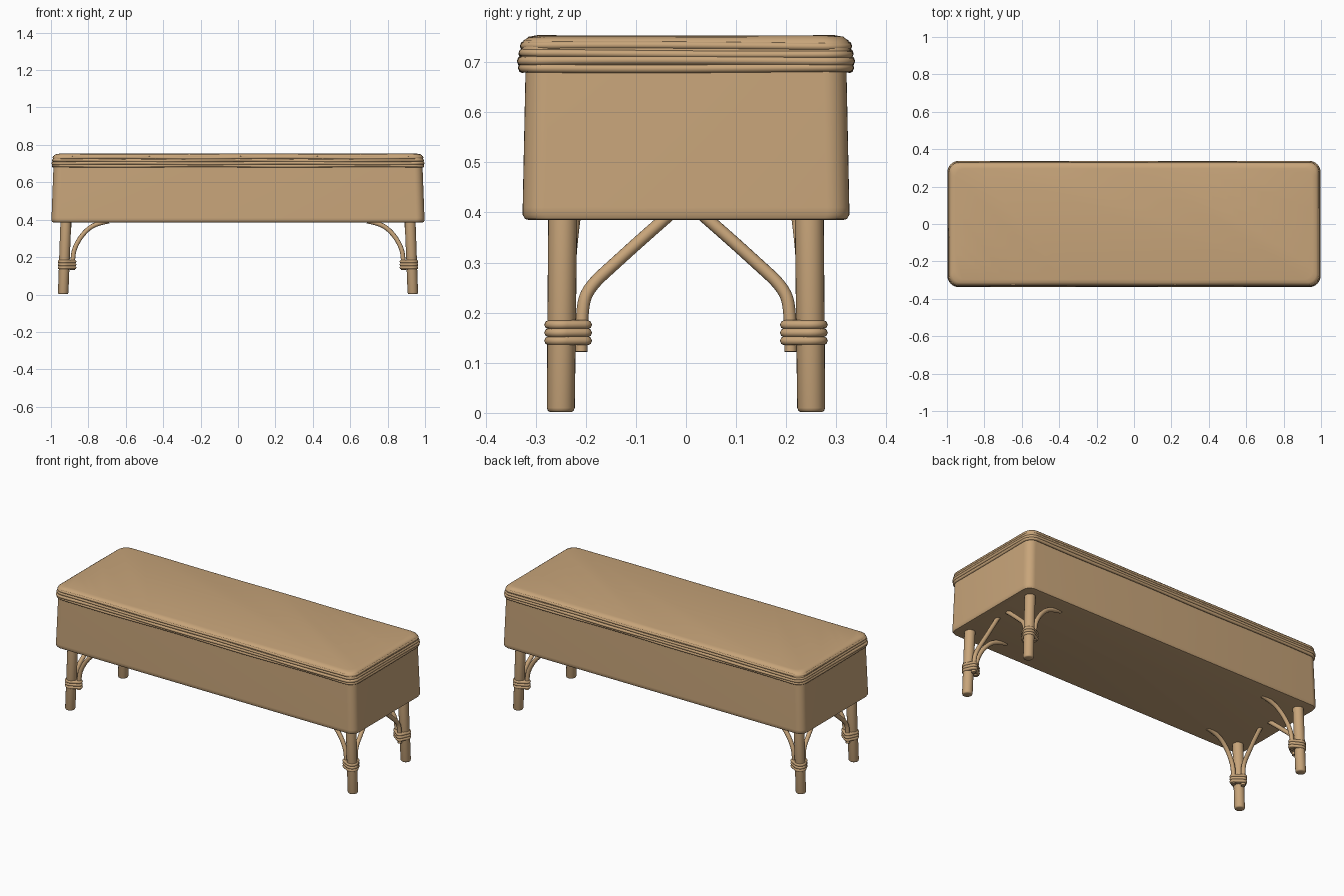
import bpy, bmesh, math, random
from mathutils import Vector, geometry

if "Cube" in bpy.data.objects:
    bpy.data.objects.remove(bpy.data.objects["Cube"])

random.seed(4)
rattan = bpy.data.materials.new("tan rattan")
rattan.diffuse_color = (0.578, 0.376, 0.195, 1)
rattan.use_nodes = True
rattan.node_tree.nodes["Principled BSDF"].inputs["Base Color"].default_value = rattan.diffuse_color


def finish(ob, angle=40):
    ob.data.materials.append(rattan)
    bpy.ops.object.select_all(action='DESELECT')
    ob.select_set(True)
    bpy.context.view_layer.objects.active = ob
    bpy.ops.object.shade_smooth_by_angle(angle=math.radians(angle))
    return ob


def make(name, bm, angle=40):
    bmesh.ops.recalc_face_normals(bm, faces=bm.faces)
    me = bpy.data.meshes.new(name)
    bm.to_mesh(me)
    bm.free()
    ob = bpy.data.objects.new(name, me)
    bpy.context.collection.objects.link(ob)
    return finish(ob, angle)


def loft(name, rings, angle=40):
    """Skin a stack of closed point rings and cap both ends."""
    bm = bmesh.new()
    loops = [[bm.verts.new(p) for p in ring] for ring in rings]
    n = len(loops[0])
    for a, b in zip(loops, loops[1:]):
        for i in range(n):
            j = (i + 1) % n
            bm.faces.new((a[i], a[j], b[j], b[i]))
    bm.faces.new(loops[0][::-1])
    bm.faces.new(loops[-1])
    return make(name, bm, angle)


def round_rect(hx, hy, z, r=0.045, wave=0.0, side_steps=24):
    pts = []
    for cx, cy, a0 in ((1, 1, 0), (-1, 1, 90), (-1, -1, 180), (1, -1, 270)):
        for k in range(9):
            a = math.radians(a0 + k * 90 / 8)
            pts.append(Vector((cx * (hx - r) + r * math.cos(a), cy * (hy - r) + r * math.sin(a), z)))
    if wave:      # split the long sides so they can undulate
        full = []
        for i, p in enumerate(pts):
            q = pts[(i + 1) % len(pts)]
            steps = side_steps if (q - p).length > 0.2 else 1
            full += [p.lerp(q, s / steps) for s in range(steps)]
        ph = random.uniform(0, 6)
        for p in full:
            p.z += wave * math.sin(7 * p.x + 5 * p.y + ph)
        pts = full
    return pts


def tube(name, pts, radius, cyclic=False, spline='NURBS', radii=None, res=3):
    cu = bpy.data.curves.new(name, 'CURVE')
    cu.dimensions = '3D'
    cu.bevel_depth = radius
    cu.bevel_resolution = res
    cu.use_fill_caps = True
    sp = cu.splines.new(spline)
    sp.points.add(len(pts) - 1)
    for i, p in enumerate(pts):
        sp.points[i].co = (*p, 1)
        sp.points[i].radius = radii[i] if radii else 1
    sp.use_cyclic_u = cyclic
    if spline == 'NURBS':
        sp.order_u = 3
        sp.use_endpoint_u = True
        sp.resolution_u = 6
    ob = bpy.data.objects.new(name, cu)
    bpy.context.collection.objects.link(ob)
    bpy.ops.object.select_all(action='DESELECT')
    ob.select_set(True)
    bpy.context.view_layer.objects.active = ob
    bpy.ops.object.convert(target='MESH')
    return finish(bpy.context.view_layer.objects.active, 50)


# Body box, tapering a little towards the lid
loft("body", [round_rect(hx, hy, z) for hx, hy, z in (
    (0.985, 0.313, 0.385), (0.993, 0.321, 0.387), (0.997, 0.326, 0.395),
    (0.997, 0.326, 0.41), (0.986, 0.320, 0.70))])

# Lid with a soft rounded rim
loft("lid", [round_rect(hx, hy, z, 0.05, 0.0008) for hx, hy, z in (
    (0.975, 0.310, 0.682), (0.986, 0.326, 0.685), (0.990, 0.331, 0.695),
    (0.988, 0.328, 0.715), (0.988, 0.328, 0.732), (0.984, 0.324, 0.743),
    (0.974, 0.314, 0.750), (0.955, 0.297, 0.753))], 60)

# Wrapped strands around the lid rim
for k, (z, out, r) in enumerate(((0.689, 0.0, 0.009), (0.702, 0.002, 0.009),
                                 (0.717, 0.0, 0.008), (0.732, -0.003, 0.008))):
    tube(f"lid_strand_{k + 1}", round_rect(0.986 + out, 0.326 + out, z, 0.05, 0.002),
         r, True, 'POLY', res=2)

# Legs, each with two bent braces and a wrapped binding
for sx, xn in ((-1, "left"), (1, "right")):
    for sy, yn in ((-1, "front"), (1, "back")):
        tag = f"{yn}_{xn}"

        def place(pts):
            return [Vector((sx * x, sy * y, z)) for x, y, z in pts]

        def leg_ring(z, r):
            t = z / 0.4
            cx, cy = 0.935 - 0.015 * t, 0.250 - 0.004 * t
            return place([(cx + r * math.cos(i * math.pi / 12),
                           cy + r * math.sin(i * math.pi / 12), z) for i in range(24)])

        loft(f"{tag}_leg", [leg_ring(z, r) for z, r in (
            (0.002, 0.022), (0.004, 0.0255), (0.010, 0.028), (0.40, 0.029))])

        tube(f"{tag}_long_brace", place([
            (0.885, 0.240, 0.130), (0.884, 0.239, 0.200), (0.872, 0.236, 0.255),
            (0.830, 0.230, 0.325), (0.765, 0.224, 0.380), (0.690, 0.222, 0.392)]), 0.0125)
        tube(f"{tag}_short_brace", place([
            (0.925, 0.209, 0.122), (0.924, 0.209, 0.205), (0.918, 0.195, 0.250),
            (0.910, 0.140, 0.300), (0.904, 0.085, 0.350), (0.900, 0.030, 0.398)]), 0.0125)

        # Binding outline is the hull round the leg and both braces
        pts2 = [(cx + r * math.cos(i * math.pi / 10), cy + r * math.sin(i * math.pi / 10))
                for cx, cy, r in ((0.929, 0.248, 0.026), (0.885, 0.240, 0.0125), (0.925, 0.209, 0.0125))
                for i in range(20)]
        outline = [pts2[i] for i in geometry.convex_hull_2d([Vector(p) for p in pts2])]
        loft(f"{tag}_binding_core", [place([(x, y, z) for x, y in outline]) for z in (0.137, 0.183)])
        for k, z in enumerate((0.144, 0.160, 0.176)):
            tube(f"{tag}_binding_wrap_{k + 1}", place([(x, y, z) for x, y in outline]),
                 0.009, True, 'POLY', res=2)
